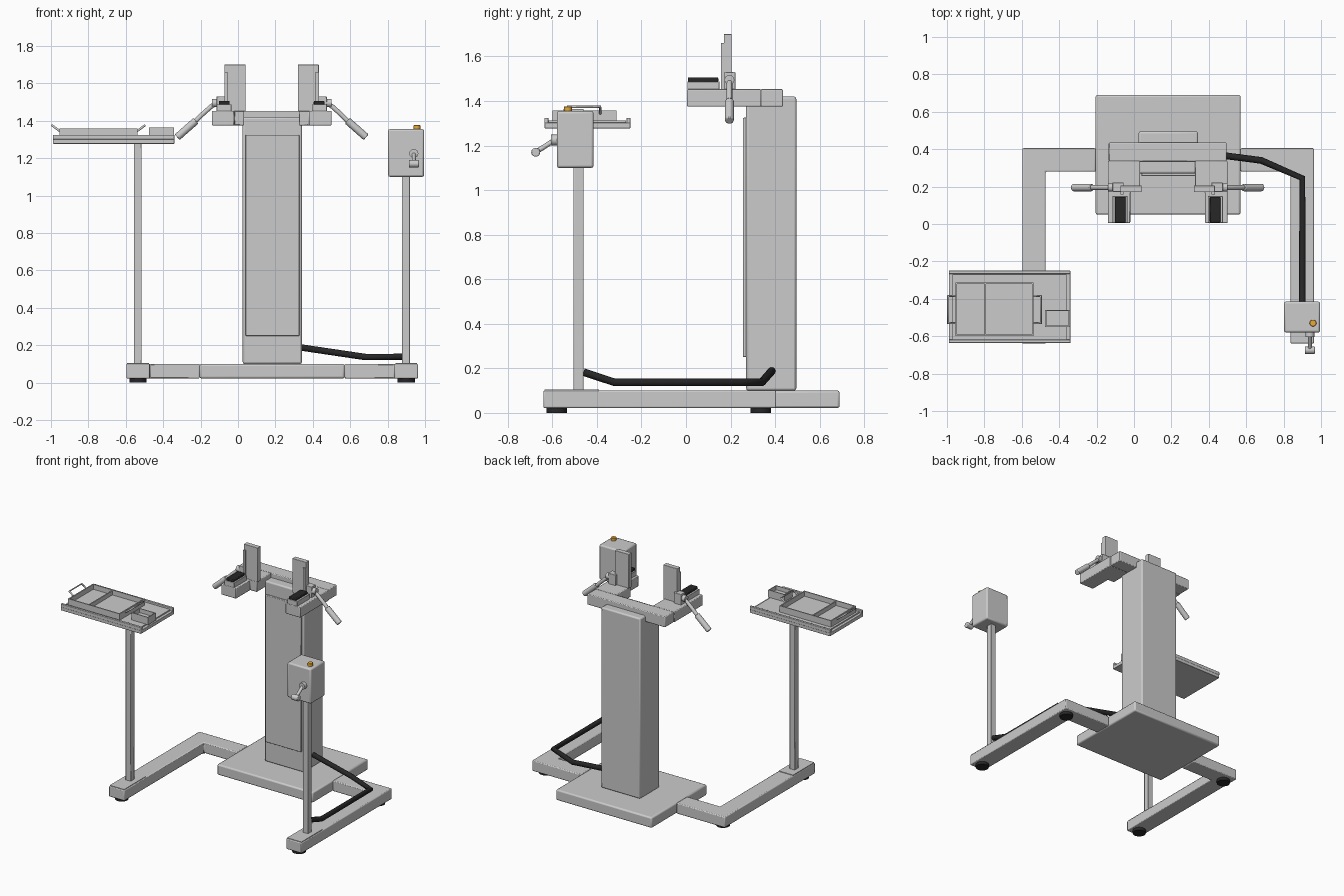
import bpy, bmesh
from mathutils import Vector

if "Cube" in bpy.data.objects:
    bpy.data.objects.remove(bpy.data.objects["Cube"])


def material(name, color):
    m = bpy.data.materials.new(name)
    m.diffuse_color = color
    m.use_nodes = True
    m.node_tree.nodes["Principled BSDF"].inputs["Base Color"].default_value = m.diffuse_color
    return m


BLACK = material("black_rubber", (0.02, 0.02, 0.02, 1))
ORANGE = material("orange_plastic", (0.8, 0.4, 0.04, 1))
CX = 0.18  # mirror plane of the column and head


def finish(name, bm, mat=None, bevel=0.0):
    bmesh.ops.recalc_face_normals(bm, faces=bm.faces[:])
    me = bpy.data.meshes.new(name)
    bm.to_mesh(me)
    bm.free()
    ob = bpy.data.objects.new(name, me)
    bpy.context.collection.objects.link(ob)
    if mat:
        me.materials.append(mat)
    if bevel:
        b = ob.modifiers.new("bevel", 'BEVEL')
        b.width, b.segments, b.limit_method = bevel, 2, 'ANGLE'
    bpy.context.view_layer.objects.active = ob
    ob.select_set(True)
    bpy.ops.object.shade_smooth_by_angle()
    ob.select_set(False)
    return ob


def prism(name, pts, z0, z1, bevel=0.0, mat=None):
    bm = bmesh.new()
    f = bm.faces.new([bm.verts.new((x, y, z0)) for x, y in pts])
    r = bmesh.ops.extrude_face_region(bm, geom=[f])
    vs = [v for v in r["geom"] if isinstance(v, bmesh.types.BMVert)]
    bmesh.ops.translate(bm, verts=vs, vec=(0, 0, z1 - z0))
    return finish(name, bm, mat, bevel)


def box(name, x0, x1, y0, y1, z0, z1, bevel=0.0, mat=None):
    return prism(name, [(x0, y0), (x1, y0), (x1, y1), (x0, y1)], z0, z1, bevel, mat)


def rod(name, a, b, r, mat=None, bevel=0.0, seg=20):
    a, b = Vector(a), Vector(b)
    bm = bmesh.new()
    bmesh.ops.create_cone(bm, cap_ends=True, segments=seg, radius1=r, radius2=r, depth=(b - a).length)
    q = (b - a).to_track_quat('Z', 'Y')
    for v in bm.verts:
        v.co = q @ v.co + (a + b) / 2
    return finish(name, bm, mat, bevel)


def tube(name, pts, r, mat=None):
    cu = bpy.data.curves.new(name, 'CURVE')
    cu.dimensions, cu.bevel_depth, cu.bevel_resolution, cu.use_fill_caps = '3D', r, 3, True
    s = cu.splines.new('POLY')
    s.points.add(len(pts) - 1)
    for p, co in zip(s.points, pts):
        p.co = (*co, 1)
    ob = bpy.data.objects.new(name, cu)
    bpy.context.collection.objects.link(ob)
    if mat:
        cu.materials.append(mat)
    return ob


def open_box(name, x0, x1, y0, y1, z0, z1, t, floor):
    box(name + "_floor", x0, x1, y0, y1, z0, z0 + floor)
    box(name + "_wall_left", x0, x0 + t, y0, y1, z0, z1)
    box(name + "_wall_right", x1 - t, x1, y0, y1, z0, z1)
    box(name + "_wall_front", x0, x1, y0, y0 + t, z0, z1)
    box(name + "_wall_back", x0, x1, y1 - t, y1, z0, z1)


# Base plate, legs and feet
box("base_plate", -0.205, 0.57, 0.05, 0.69, 0.022, 0.10, 0.01)
prism("left_leg", [(-0.205, 0.28), (-0.205, 0.405), (-0.597, 0.405), (-0.597, -0.64),
                   (-0.472, -0.64), (-0.472, 0.28)], 0.022, 0.10, 0.006)
prism("right_leg", [(0.57, 0.28), (0.57, 0.405), (0.962, 0.405), (0.962, -0.64),
                    (0.837, -0.64), (0.837, 0.28)], 0.022, 0.10, 0.006)
for side, x in (("left", -0.535), ("right", 0.90)):
    for end, y in (("front", -0.58), ("back", 0.335)):
        rod(f"{side}_{end}_foot", (x, y, 0), (x, y, 0.03), 0.046, BLACK, seg=28)
    box(f"{side}_post_flange", x - 0.058, x + 0.058, -0.635, -0.39, 0.095, 0.104)

# Column with front panel
box("column", 0.025, 0.342, 0.27, 0.495, 0.10, 1.42, 0.01)
box("column_panel", 0.04, 0.328, 0.256, 0.275, 0.25, 1.325, 0.004)

# U-shaped head carriage
box("head_crossbar", -0.135, 0.495, 0.335, 0.435, 1.375, 1.453, 0.005)


def X(s, x):
    return x if s < 0 else 2 * CX - x


def mbox(s, name, x0, x1, *rest, **kw):
    a, b = sorted((X(s, x0), X(s, x1)))
    return box(name, a, b, *rest, **kw)


for side, s in (("left", -1), ("right", 1)):
    # Arm, wider behind the pad
    arm = [(-0.14, 0.005), (-0.02, 0.005), (-0.02, 0.17), (0.033, 0.17), (0.033, 0.337), (-0.14, 0.337)]
    prism(side + "_head_arm", [(X(s, x), y) for x, y in arm], 1.375, 1.453, 0.005)
    # Rest pad
    mbox(s, side + "_pad_base", -0.115, -0.035, 0.006, 0.15, 1.45, 1.488, bevel=0.003)
    mbox(s, side + "_rest_pad", -0.102, -0.045, 0.008, 0.145, 1.485, 1.506, bevel=0.005, mat=BLACK)
    # Upright plate with edge strip
    mbox(s, side + "_upright", -0.072, 0.04, 0.17, 0.205, 1.45, 1.70, bevel=0.002)
    mbox(s, side + "_upright_strip", -0.072, -0.055, 0.158, 0.175, 1.45, 1.66)
    # Lever pivot, arm and grip
    mbox(s, side + "_lever_bracket", -0.115, -0.055, 0.172, 0.222, 1.45, 1.53, bevel=0.003)
    rod(side + "_lever_pivot", (X(s, -0.14), 0.195, 1.495), (X(s, -0.06), 0.195, 1.495), 0.022)
    tube(side + "_lever", [(X(s, x), 0.195, z) for x, z in
                           ((-0.115, 1.495), (-0.145, 1.475), (-0.19, 1.435), (-0.235, 1.39))], 0.013)
    rod(side + "_lever_grip", (X(s, -0.225), 0.195, 1.40), (X(s, -0.325), 0.195, 1.312), 0.02, bevel=0.004)

# Instrument table on the left post
box("left_post", -0.557, -0.515, -0.505, -0.46, 0.10, 1.28, 0.004)
box("table_plate", -0.99, -0.34, -0.635, -0.25, 1.277, 1.303, 0.003)
for end, y in (("front", -0.627), ("back", -0.258)):
    box(f"table_{end}_rail", -0.99, -0.34, y - 0.009, y + 0.009, 1.30, 1.325, 0.003)
box("table_top", -0.97, -0.36, -0.62, -0.27, 1.30, 1.312)

# Lift-out tray with divider and handles
open_box("tray", -0.955, -0.537, -0.6, -0.312, 1.31, 1.358, 0.008, 0.012)
box("tray_divider", -0.80, -0.792, -0.6, -0.312, 1.31, 1.352)
for side, x, d in (("left", -0.953, -1), ("right", -0.539, 1)):
    tube(f"tray_{side}_handle", [(x, -0.53, 1.345), (x + d * 0.041, -0.53, 1.375),
                                 (x + d * 0.041, -0.385, 1.375), (x, -0.385, 1.345)], 0.006)
open_box("small_bin", -0.475, -0.343, -0.55, -0.46, 1.31, 1.365, 0.006, 0.025)

# Control box on the right post
box("right_post", 0.877, 0.92, -0.505, -0.46, 0.10, 1.11, 0.004)
box("control_box", 0.803, 0.995, -0.58, -0.415, 1.10, 1.355, 0.01)
rod("control_button", (0.957, -0.53, 1.35), (0.957, -0.53, 1.376), 0.018, ORANGE, 0.003)
rod("control_boss", (0.94, -0.575, 1.225), (0.94, -0.605, 1.225), 0.024)
rod("control_lever", (0.94, -0.59, 1.225), (0.94, -0.675, 1.17), 0.011)
rod("control_grip", (0.913, -0.675, 1.17), (0.967, -0.675, 1.17), 0.02, None, 0.004)

# Power cable
tube("cable", [(0.335, 0.385, 0.188), (0.68, 0.34, 0.137), (0.90, 0.245, 0.137),
               (0.90, -0.32, 0.137), (0.90, -0.46, 0.183)], 0.018, BLACK)
